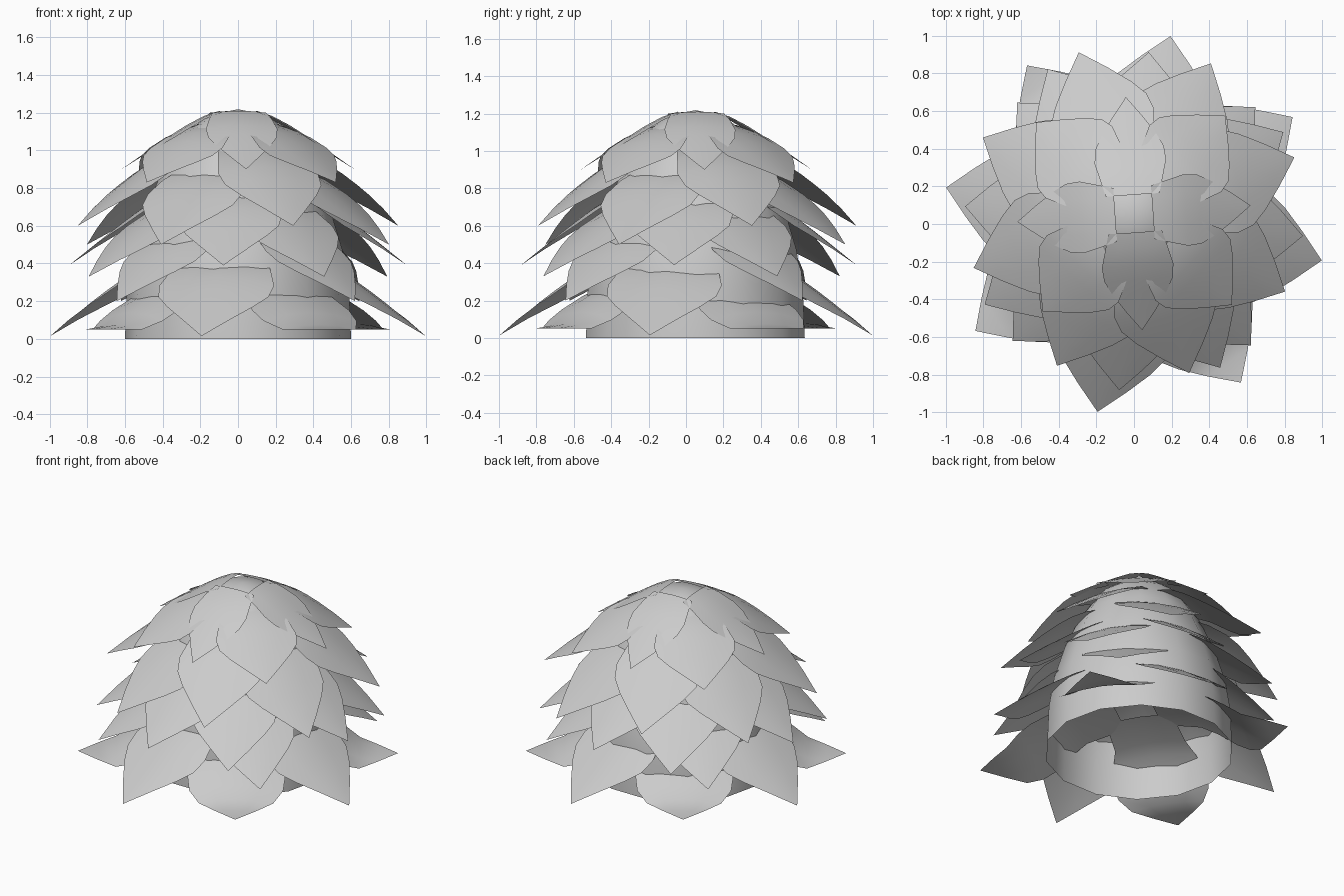
import bpy, bmesh
from math import sin, cos, radians, pi

if "Cube" in bpy.data.objects:
    bpy.data.objects.remove(bpy.data.objects["Cube"])


def make_object(name, bm):
    bmesh.ops.recalc_face_normals(bm, faces=bm.faces)
    mesh = bpy.data.meshes.new(name)
    bm.to_mesh(mesh)
    bm.free()
    ob = bpy.data.objects.new(name, mesh)
    bpy.context.collection.objects.link(ob)
    for p in mesh.polygons:
        p.use_smooth = True
    bpy.context.view_layer.objects.active = ob
    ob.select_set(True)
    bpy.ops.object.shade_smooth_by_angle(angle=radians(35))
    ob.select_set(False)
    return ob


# Core: tapered shell, open at the bottom
def core():
    profile = [(.6, 0), (.59, .25), (.555, .47), (.485, .7), (.39, .92),
               (.28, 1.09), (.15, 1.19)]
    sides = 14
    bm = bmesh.new()
    rings = [[bm.verts.new((r * cos(2 * pi * i / sides), .05 + r * sin(2 * pi * i / sides), z))
              for i in range(sides)] for r, z in profile]
    for a, b in zip(rings, rings[1:]):
        for i in range(sides):
            j = (i + 1) % sides
            bm.faces.new((a[i], a[j], b[j], b[i]))
    top = bm.verts.new((0, .05, 1.218))
    for i in range(sides):
        bm.faces.new((rings[-1][i], rings[-1][(i + 1) % sides], top))
    make_object("core", bm)


# Scale outline: (fraction of length back from the tip, half width, drop fraction)
OUTLINE = [(0, 0, 0), (.2, .42, .23), (.38, .76, .44), (.52, .96, .6),
           (.66, 1, .75), (.84, .87, .91), (1, .75, 1)]


def scale(name, angle, tip_r, tip_z, length, rise, width, cy, floor):
    bm = bmesh.new()
    ca, sa = cos(radians(angle)), sin(radians(angle))

    def vert(t, w, h):
        r = tip_r - t * length
        z = max(tip_z + h * rise - .5 * w * w, floor)
        return bm.verts.new((r * ca - w * sa, cy + r * sa + w * ca, z))

    # Larger scales carry on as a flatter root inside the core
    root = (tip_r - .12) / length
    outline = OUTLINE + ([(root, .7, 1.12)] if root > 1.1 else [])
    tip = vert(*outline[0])
    prev = None
    for t, w, h in outline[1:]:
        row = [vert(t, w * width * k, h) for k in (-1, -.5, 0, .5, 1)]
        for i in range(4):
            if prev:
                bm.faces.new((prev[i], prev[i + 1], row[i + 1], row[i]))
            else:
                bm.faces.new((tip, row[i + 1], row[i]))
        prev = row
    make_object(name, bm)


# Rows of four scales, top to bottom:
# angle, tip radius, tip height, length, rise, half width, centre y, lowest z
ROWS = [
    (4, .62, .90, .52, .31, .19, .055, 0),
    (47, .71, .83, .47, .29, .26, .055, 0),
    (19, .90, .60, .62, .42, .28, .06, 0),
    (63, .90, .50, .60, .41, .28, .05, 0),
    (-5, .90, .39, .60, .41, .28, .015, 0),
    (30, .915, .33, .60, .41, .28, .03, 0),
    (44, .895, .20, .60, .41, .28, 0, 0),
    (-11, 1.015, .015, .64, .42, .31, 0, 0),
    (34, 1.015, -.10, .64, .40, .31, 0, .05),
]

core()
for n, (angle, *rest) in enumerate(ROWS):
    for k in range(4):
        scale(f"scale_row{n + 1}_{k + 1}", angle + 90 * k, *rest)
